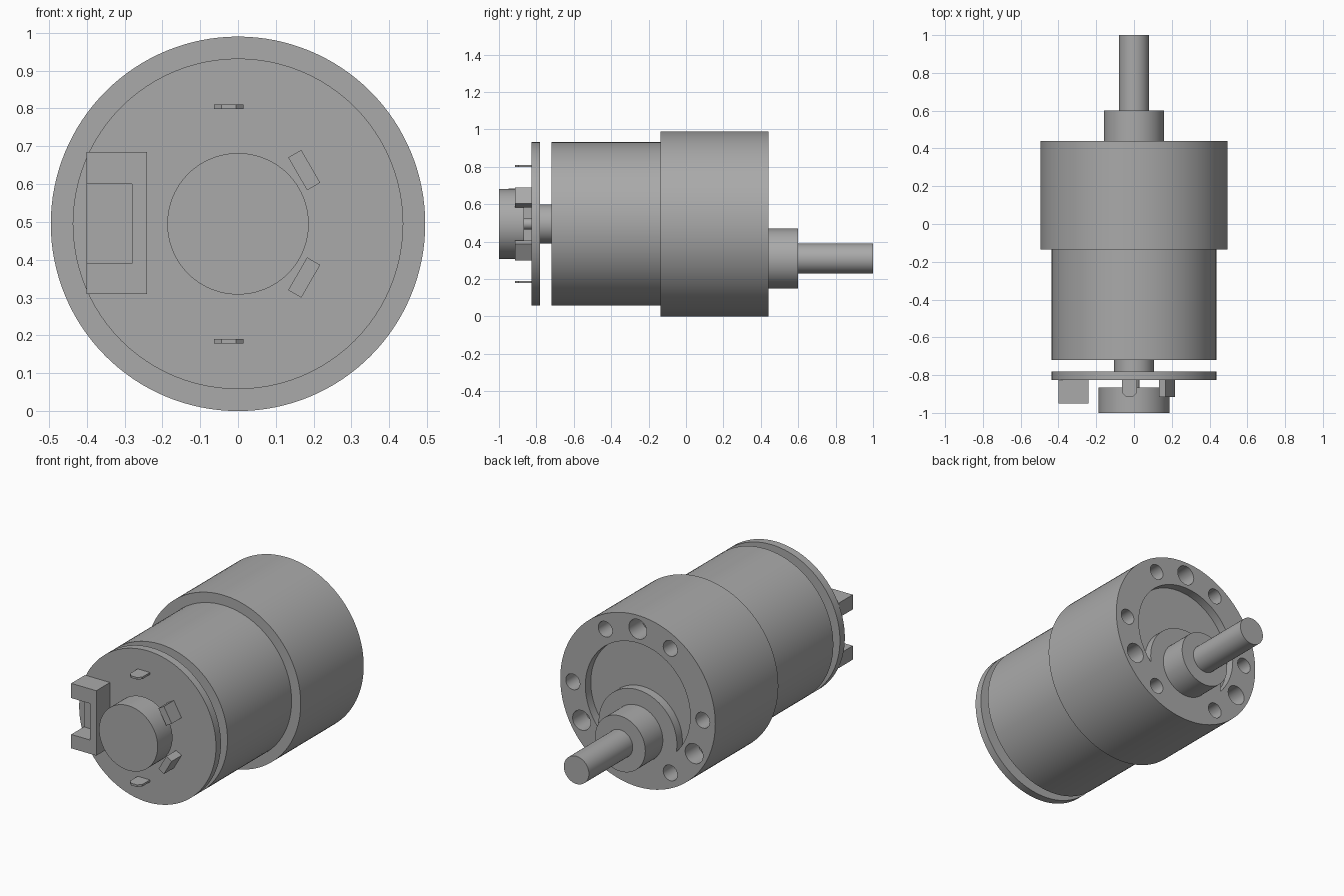
import bpy
import bmesh
from math import radians, cos, sin, pi
from mathutils import Matrix, Vector

if "Cube" in bpy.data.objects:
    bpy.data.objects.remove(bpy.data.objects["Cube"], do_unlink=True)

MID = 0.495        # height of the motor axis
SHAFT_Z = 0.31     # height of the offset output shaft

grey = bpy.data.materials.new("metal_grey")
grey.use_nodes = True
TONE = (0.4, 0.4, 0.4, 1)
grey.diffuse_color = TONE
grey.node_tree.nodes["Principled BSDF"].inputs["Base Color"].default_value = TONE


def finish(name, bm):
    bmesh.ops.recalc_face_normals(bm, faces=bm.faces)
    mesh = bpy.data.meshes.new(name)
    bm.to_mesh(mesh)
    bm.free()
    mesh.materials.append(grey)
    obj = bpy.data.objects.new(name, mesh)
    bpy.context.collection.objects.link(obj)
    return obj


def smooth(obj):
    bpy.ops.object.select_all(action="DESELECT")
    obj.select_set(True)
    bpy.context.view_layer.objects.active = obj
    bpy.ops.object.shade_smooth_by_angle(angle=radians(30))


def cylinder(name, radius, y0, y1, x=0, z=MID, sides=96):
    """Cylinder lying along y."""
    bm = bmesh.new()
    place = Matrix.Translation((x, (y0 + y1) / 2, z)) @ Matrix.Rotation(pi / 2, 4, "X")
    bmesh.ops.create_cone(bm, cap_ends=True, segments=sides, radius1=radius,
                          radius2=radius, depth=y1 - y0, matrix=place)
    obj = finish(name, bm)
    smooth(obj)
    return obj


def prism(name, points, direction):
    """Extrude a flat outline along a direction."""
    bm = bmesh.new()
    face = bm.faces.new([bm.verts.new(p) for p in points])
    side = bmesh.ops.extrude_face_region(bm, geom=[face])
    moved = [v for v in side["geom"] if isinstance(v, bmesh.types.BMVert)]
    bmesh.ops.translate(bm, verts=moved, vec=Vector(direction))
    return finish(name, bm)


def cut(target, cutter):
    mod = target.modifiers.new("cut", "BOOLEAN")
    mod.operation = "DIFFERENCE"
    mod.solver = "EXACT"
    mod.object = cutter
    bpy.context.view_layer.objects.active = target
    bpy.ops.object.modifier_apply(modifier=mod.name)
    bpy.data.objects.remove(cutter, do_unlink=True)


# Gearbox with a round recess that leaves a pad around the shaft
FACE_Y = 0.44
gearbox = cylinder("gearbox", MID, -0.135, FACE_Y, sides=128)
recess = cylinder("recess_cutter", 0.335, FACE_Y - 0.05, FACE_Y + 0.1)
cut(recess, cylinder("pad_cutter", 0.25, FACE_Y - 0.1, FACE_Y + 0.2, z=SHAFT_Z))
cut(gearbox, recess)

# Six small and three large mounting holes on one circle
holes = [(60 * i, 0.045) for i in range(6)] + [(90 + 120 * i, 0.057) for i in range(3)]
for angle, radius in holes:
    a = radians(angle)
    cut(gearbox, cylinder("hole_cutter", radius, FACE_Y - 0.12, FACE_Y + 0.1,
                          0.415 * cos(a), MID + 0.415 * sin(a), 32))
smooth(gearbox)

# Output side
cylinder("output_boss", 0.16, FACE_Y - 0.05, 0.6, z=SHAFT_Z)
cylinder("output_shaft", 0.08, 0.58, 1.0, z=SHAFT_Z, sides=64)

# Motor side
cylinder("motor_can", 0.437, -0.72, -0.13)
cylinder("rear_bearing_hub", 0.105, -0.79, -0.71, sides=64)
BOARD_Y = -0.825
cylinder("encoder_board", 0.437, BOARD_Y, -0.78)
cylinder("encoder_axle", 0.03, -0.87, BOARD_Y + 0.01, sides=32)
cylinder("encoder_magnet", 0.187, -1.0, -0.865)

# Connector: C-shaped housing opening to the side, with a thin floor
outer, inner, wall = -0.4, -0.24, -0.28
outline = [(outer, 0.31), (inner, 0.31), (inner, 0.685), (outer, 0.685),
           (outer, 0.6), (wall, 0.6), (wall, 0.39), (outer, 0.39)]
prism("connector_housing", [(x, BOARD_Y, z) for x, z in outline], (0, -0.125, 0))
floor = [(outer, 0.39), (wall, 0.39), (wall, 0.6), (outer, 0.6)]
prism("connector_floor", [(x, BOARD_Y, z) for x, z in floor], (0, -0.01, 0))

# Parts mirrored above and below the axis
TIP = BOARD_Y - 0.09
for side, label in ((1, "upper"), (-1, "lower")):
    # Solder tab with chamfered tip
    tab = [(-0.063, BOARD_Y), (-0.063, TIP + 0.02), (-0.043, TIP),
           (-0.005, TIP), (0.015, TIP + 0.02), (0.015, BOARD_Y)]
    prism(label + "_terminal_tab",
          [(x, y, MID + side * 0.31 - 0.006) for x, y in tab], (0, 0, 0.012))

    # Tilted sensor block facing the magnet
    turn = Matrix.Rotation(radians(30), 2)
    corners = [turn @ Vector(c) for c in
               ((-0.02, -0.05), (0.02, -0.05), (0.02, 0.05), (-0.02, 0.05))]
    prism(label + "_sensor",
          [(0.175 + c.x, BOARD_Y, MID + side * (0.142 + c.y)) for c in corners],
          (0, TIP - BOARD_Y, 0))
